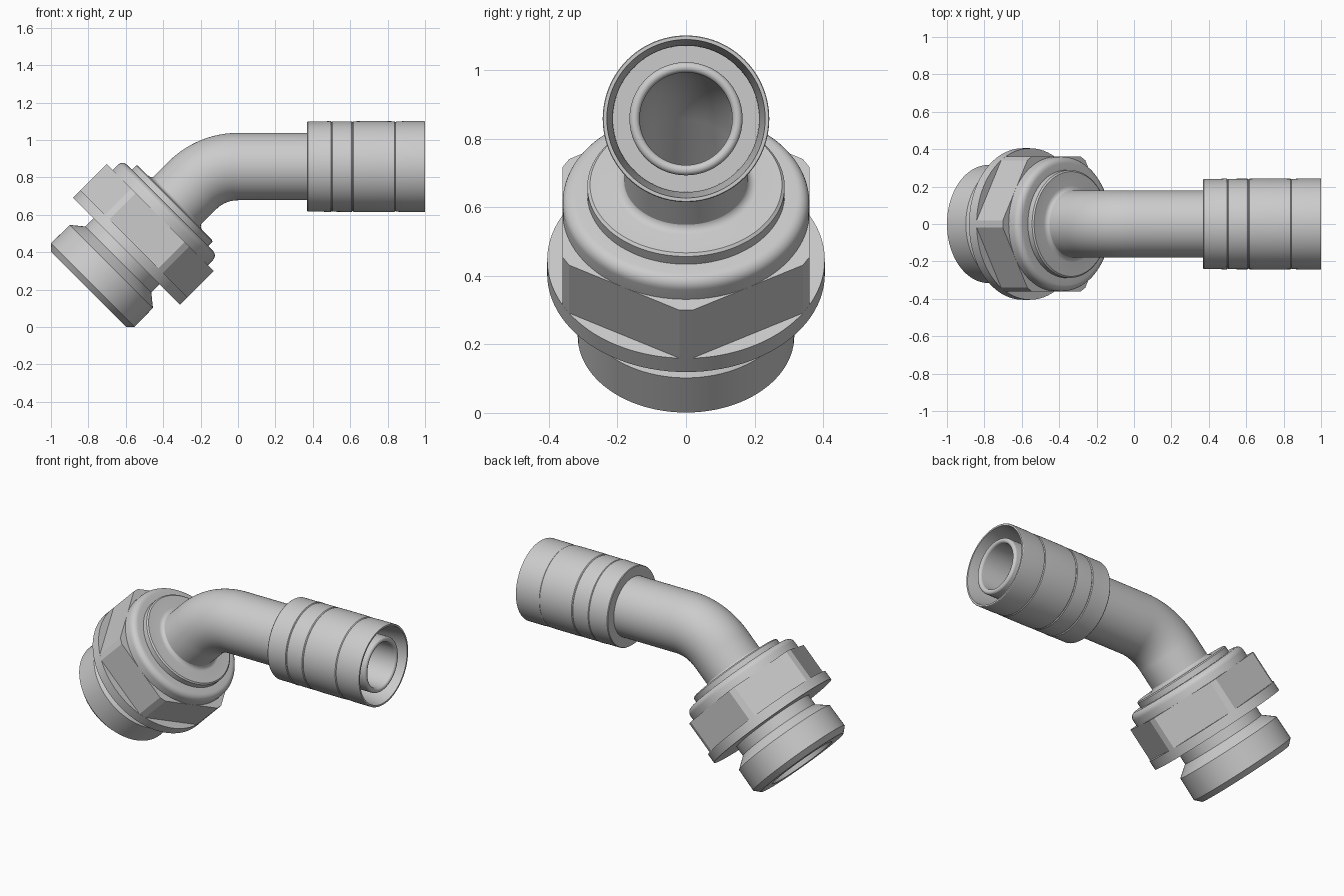
import bpy, bmesh, math
from mathutils import Vector, Matrix

if "Cube" in bpy.data.objects:
    bpy.data.objects.remove(bpy.data.objects["Cube"])

C = math.sqrt(0.5)
AX = 0.858                                   # height of the hose axis
P = Vector((-0.143, 0, AX))                  # where the two axes cross
D = Vector((-C, 0, -C))                      # direction of the threaded end
Y = Vector((0, 1, 0))
N = 96


def frame(origin, z):
    x = Y.cross(z)
    m = Matrix((x, Y, z)).transposed().to_4x4()
    m.translation = origin
    return m


def skin(name, rings, angle=25):
    """Closed loop of rings (lists of points) joined into a solid shell."""
    bm = bmesh.new()
    vs = [[bm.verts.new(p) for p in r] for r in rings]
    n = len(vs[0])
    for a, b in zip(vs, vs[1:] + vs[:1]):
        for i in range(n):
            j = (i + 1) % n
            bm.faces.new((a[i], a[j], b[j], b[i]))
    finish(name, bm, angle)


def finish(name, bm, angle):
    bmesh.ops.recalc_face_normals(bm, faces=bm.faces)
    me = bpy.data.meshes.new(name)
    bm.to_mesh(me)
    bm.free()
    ob = bpy.data.objects.new(name, me)
    bpy.context.collection.objects.link(ob)
    bpy.ops.object.select_all(action='DESELECT')
    ob.select_set(True)
    bpy.context.view_layer.objects.active = ob
    bpy.ops.object.shade_smooth_by_angle(angle=math.radians(angle))


def circle(m, s, r):
    return [m @ Vector((r * math.cos(t), r * math.sin(t), s))
            for t in (2 * math.pi * i / N for i in range(N))]


def arc(s, r, rad, a0, a1, n=6):
    """Profile fillet: points (s, r) around a centre, angles in degrees."""
    return [(s + rad * math.cos(math.radians(a0 + (a1 - a0) * i / n)),
             r + rad * math.sin(math.radians(a0 + (a1 - a0) * i / n))) for i in range(n + 1)]


def revolve(name, m, profile):
    skin(name, [circle(m, s, r) for s, r in profile])


low = frame(P, D)
hose = frame(Vector((0, 0, AX)), Vector((1, 0, 0)))

# threaded body: neck ring, shoulder, flange, groove, thread and conical bore
revolve("fitting_body", low,
        [(0.305, 0.135), (0.305, 0.16), (0.24, 0.172)]
        + arc(0.245, 0.205, 0.028, 270, 360)
        + [(0.273, 0.28), (0.28, 0.288), (0.312, 0.288)]
        + arc(0.347, 0.325, 0.035, 180, 90)
        + [(0.40, 0.36), (0.583, 0.36), (0.583, 0.405), (0.64, 0.405), (0.64, 0.25),
           (0.703, 0.25), (0.755, 0.314), (0.896, 0.316), (0.928, 0.284),
           (0.928, 0.205), (0.74, 0.165), (0.74, 0.135)])

# hexagon with corners trimmed to the flange radius
bm = bmesh.new()
trim = math.acos(0.36 / 0.405)
ang = [math.radians(30 + 60 * k) + e * trim for k in range(6) for e in (-1, 1)]
ends = [[bm.verts.new(low @ Vector((0.405 * math.cos(a), 0.405 * math.sin(a), s)))
         for a in ang] for s in (0.385, 0.585)]
bm.faces.new(ends[0])
bm.faces.new(ends[1])
for i in range(12):
    j = (i + 1) % 12
    bm.faces.new((ends[0][i], ends[0][j], ends[1][j], ends[1][i]))
finish("hex_nut", bm, 3)

# bent tube with the hose nipple at its far end
T = 0.143
R = T / math.tan(math.radians(22.5))
path = [(P + D * 0.305, -D)]
for i in range(25):
    a = math.radians(45 * (1 - i / 24))
    path.append((Vector((-R * math.sin(a), 0, AX - R + R * math.cos(a))),
                 Vector((math.cos(a), 0, math.sin(a)))))
rings = [circle(frame(o, d), 0, 0.18) for o, d in path]
rings += [circle(hose, s, r) for s, r in
          [(0.42, 0.18), (0.42, 0.165)] + arc(0.975, 0.15, 0.015, 90, -90, 10)]
rings += [circle(frame(o, d), 0, 0.135) for o, d in reversed(path)]
skin("bent_tube", rings)

# crimped hose sleeve, open at the end
revolve("hose_sleeve", hose,
        [(0.37, 0.17), (0.37, 0.238), (0.374, 0.241), (0.45, 0.241), (0.49, 0.243),
         (0.496, 0.243), (0.50, 0.238), (0.504, 0.241), (0.55, 0.242), (0.608, 0.242),
         (0.613, 0.238), (0.618, 0.242), (0.66, 0.243), (0.79, 0.243), (0.836, 0.242),
         (0.841, 0.238), (0.846, 0.241), (0.89, 0.243), (0.997, 0.243), (1.0, 0.241),
         (1.0, 0.231), (0.85, 0.214), (0.50, 0.213), (0.50, 0.15), (0.41, 0.15)])
